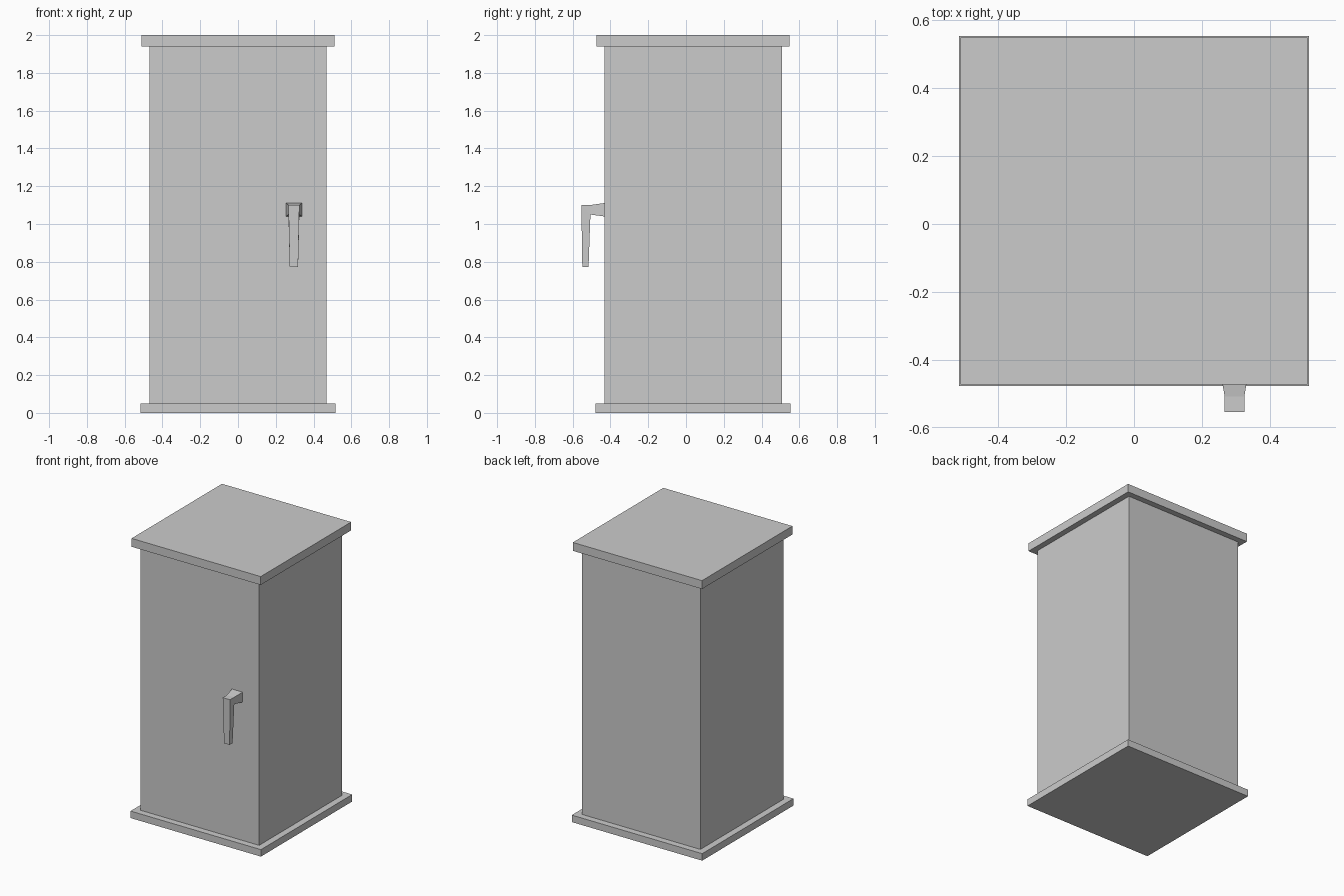
import bpy, bmesh

if "Cube" in bpy.data.objects:
    bpy.data.objects.remove(bpy.data.objects["Cube"])

CY = 0.038  # centre of the cabinet in y (the handle sticks out at the front)


def make_object(name, bm):
    bmesh.ops.recalc_face_normals(bm, faces=bm.faces)
    mesh = bpy.data.meshes.new(name)
    bm.to_mesh(mesh)
    bm.free()
    obj = bpy.data.objects.new(name, mesh)
    bpy.context.collection.objects.link(obj)
    return obj


def slab(name, half, z0, z1):
    bm = bmesh.new()
    bmesh.ops.create_cube(bm, size=1)
    for v in bm.verts:
        v.co.x *= 2 * half
        v.co.y = v.co.y * 2 * half + CY
        v.co.z = z1 if v.co.z > 0 else z0
    return make_object(name, bm)


def lever(name, cx, sections):
    # skin a chain of rectangular sections: (outer y, z), (inner y, z), half width
    bm = bmesh.new()
    rings = []
    for (ya, za), (yb, zb), w in sections:
        pts = [(cx - w, ya, za), (cx + w, ya, za), (cx + w, yb, zb), (cx - w, yb, zb)]
        rings.append([bm.verts.new(p) for p in pts])
    for a, b in zip(rings, rings[1:]):
        for i in range(4):
            j = (i + 1) % 4
            bm.faces.new((a[i], a[j], b[j], b[i]))
    bm.faces.new(rings[0])
    bm.faces.new(rings[-1])
    bmesh.ops.remove_doubles(bm, verts=bm.verts, dist=0.0005)
    return make_object(name, bm)


# Cabinet: plinth, body and lid
slab("base_plate", 0.516, 0.0, 0.05)
slab("cabinet_body", 0.469, 0.05, 1.94)
slab("lid", 0.511, 1.94, 2.0)

# Door handle: flared mount at the wall, knee, tapered grip hanging down
lever("door_handle", 0.296, [
    ((-0.431, 1.111), (-0.431, 1.040), 0.042),
    ((-0.508, 1.100), (-0.506, 1.050), 0.029),
    ((-0.554, 1.100), (-0.506, 1.050), 0.029),
    ((-0.549, 0.773), (-0.516, 0.773), 0.022),
])
